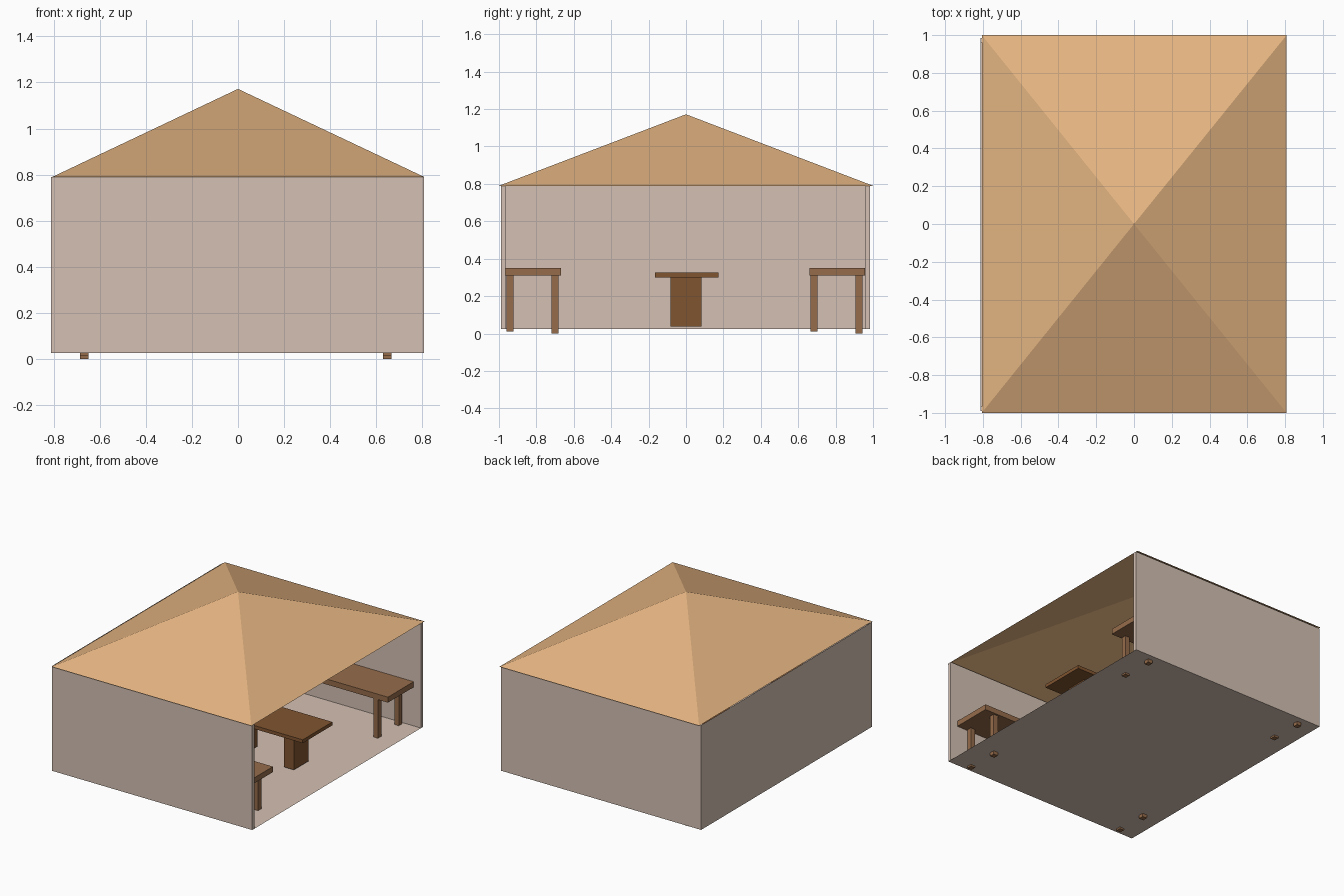
import bpy, bmesh

if "Cube" in bpy.data.objects:
    bpy.data.objects.remove(bpy.data.objects["Cube"])


def material(name, rgb):
    m = bpy.data.materials.new(name)
    m.diffuse_color = (*rgb, 1)
    m.use_nodes = True
    m.node_tree.nodes["Principled BSDF"].inputs["Base Color"].default_value = m.diffuse_color
    return m


WALL = material("plaster", (0.66, 0.53, 0.45))
ROOF = material("roof_tan", (0.78, 0.46, 0.22))
BENCH = material("bench_wood", (0.30, 0.15, 0.07))
TABLE = material("table_wood", (0.22, 0.09, 0.03))


def finish(name, bm, mat):
    bmesh.ops.recalc_face_normals(bm, faces=bm.faces)
    me = bpy.data.meshes.new(name)
    bm.to_mesh(me)
    bm.free()
    me.materials.append(mat)
    ob = bpy.data.objects.new(name, me)
    bpy.context.collection.objects.link(ob)
    return ob


def box(name, x, y, z, mat):
    """Box given as (min, max) on each axis."""
    bm = bmesh.new()
    bmesh.ops.create_cube(bm, size=1)
    for v in bm.verts:
        v.co = [r[0] if c < 0 else r[1] for c, r in zip(v.co, (x, y, z))]
    return finish(name, bm, mat)


def sheet(name, corners, mat):
    bm = bmesh.new()
    bm.faces.new([bm.verts.new(c) for c in corners])
    return finish(name, bm, mat)


# Shell: floor and left wall are thin sheets, the right side is open
X0, X1, Y0, Y1, Z0, Z1 = -0.812, 0.808, -0.99, 0.985, 0.025, 0.79
sheet("floor", [(X0, Y0, Z0), (X1, Y0, Z0), (X1, Y1, Z0), (X0, Y1, Z0)], WALL)
sheet("left_wall", [(X0, Y0, Z0), (X0, Y0, Z1), (X0, Y1, Z1), (X0, Y1, Z0)], WALL)
box("front_wall", (X0, X1), (Y0, Y0 + 0.025), (Z0, Z1), WALL)
box("back_wall", (X0, X1), (Y1 - 0.025, Y1), (Z0, Z1), WALL)

# Roof: pyramid open underneath
bm = bmesh.new()
apex = bm.verts.new((0, 0, 1.172))
rim = [bm.verts.new((x, y, Z1)) for x, y in
       ((-0.806, -1), (0.808, -1), (0.808, 1), (-0.806, 1))]
for i in range(4):
    bm.faces.new((rim[i], rim[(i + 1) % 4], apex))
finish("roof", bm, ROOF)

# Benches along the front and back walls, legs pass through the floor
for side, y in (("front", -0.965), ("back", 0.66)):
    box(side + "_bench_top", (-0.77, 0.75), (y, y + 0.297), (0.31, 0.35), BENCH)
    for end, x in (("left", -0.685), ("right", 0.63)):
        for row, dy, foot in (("near", 0.017, 0.012), ("far", 0.257, 0.0)):
            box(f"{side}_bench_{end}_{row}_leg", (x, x + 0.036),
                (y + dy - 0.012, y + dy + 0.026), (foot, 0.31), BENCH)

# Table with block supports
box("table_top", (-0.65, 0.64), (-0.167, 0.175), (0.30, 0.325), TABLE)
for name, x in (("left", (-0.52, -0.44)), ("middle", (-0.11, 0.10)), ("right", (0.43, 0.51))):
    box(f"table_{name}_support", x, (-0.083, 0.084), (0.038, 0.30), TABLE)
